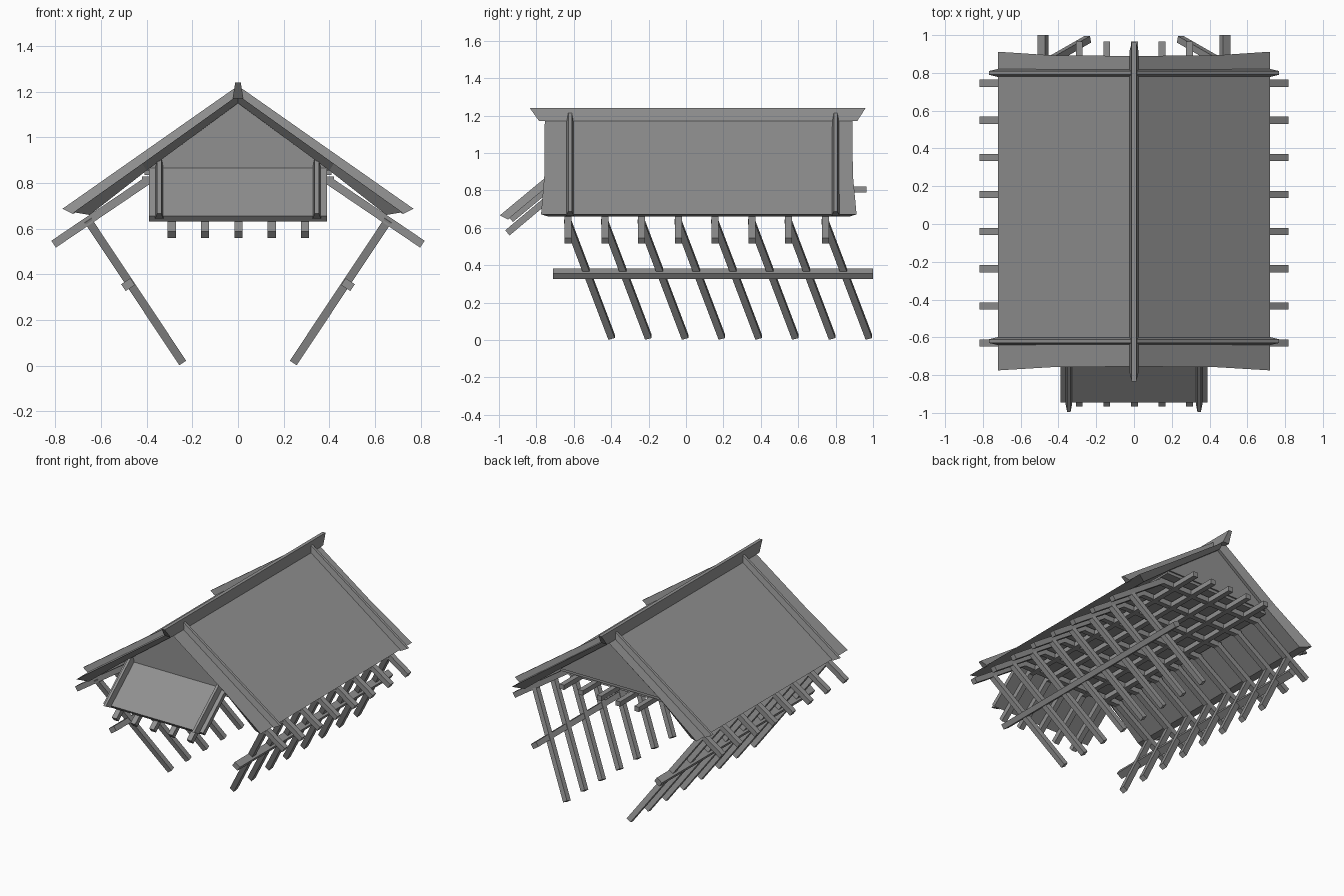
import bpy, bmesh
from mathutils import Vector

if "Cube" in bpy.data.objects:
    bpy.data.objects.remove(bpy.data.objects["Cube"], do_unlink=True)

grey = bpy.data.materials.new("weathered_grey")
grey.use_nodes = True
COLOUR = (0.28, 0.28, 0.28, 1)
grey.diffuse_color = COLOUR
grey.node_tree.nodes["Principled BSDF"].inputs["Base Color"].default_value = COLOUR


def make(name, bm):
    bmesh.ops.recalc_face_normals(bm, faces=bm.faces)
    mesh = bpy.data.meshes.new(name)
    bm.to_mesh(mesh)
    bm.free()
    mesh.materials.append(grey)
    obj = bpy.data.objects.new(name, mesh)
    bpy.context.collection.objects.link(obj)
    return obj


def loft(name, rings):
    """Skin matching rings of points and close both ends."""
    bm = bmesh.new()
    loops = [[bm.verts.new(p) for p in ring] for ring in rings]
    n = len(loops[0])
    for a, b in zip(loops, loops[1:]):
        for i in range(n):
            j = (i + 1) % n
            bm.faces.new((a[i], a[j], b[j], b[i]))
    bm.faces.new(loops[0])
    bm.faces.new(loops[-1])
    return make(name, bm)


def beam(name, start, end, width, height, up=(0, 0, 1), top=1.0, flare=(0, 0)):
    """Bar between two points; top narrows the upper face, flare lengthens it."""
    a, b = Vector(start), Vector(end)
    d = (b - a).normalized()
    side = Vector(up).cross(d).normalized()
    n = d.cross(side)
    rings = []
    for p, stretch in ((a, -flare[0]), (b, flare[1])):
        low, high = p - n * height / 2, p + n * height / 2 + d * stretch
        s, t = side * width / 2, side * width / 2 * top
        rings.append((low - s, low + s, high + t, high - t))
    return loft(name, rings)


# Roof slopes: thick slabs with flared, undercut ends
def roof_ring(sx, x, z, drop, inset, front, back):
    low_x = max(x - inset, 0)
    return [(sx * x, front, z), (sx * x, back, z),
            (sx * low_x, back - 0.04, z - drop), (sx * low_x, front + 0.04, z - drop)]


for sx, label in ((1, "left"), (-1, "right")):
    loft("roof_slope_" + label, [
        roof_ring(sx, 0, 1.185, 0.035, 0, -0.755, 0.89),
        roof_ring(sx, 0.42, 0.885, 0.03, 0.02, -0.757, 0.892),
        roof_ring(sx, 0.72, 0.672, 0.012, 0.07, -0.775, 0.912)])

# Ridge cap, overhanging at both ends
beam("ridge_cap", (0, -0.785, 1.205), (0, 0.915, 1.205), 0.048, 0.07,
     top=0.5, flare=(0.05, 0.045))

# Raised battens over the roof near each gable
for y, place in ((-0.62, "front"), (0.80, "back")):
    for sx, label in ((1, "left"), (-1, "right")):
        beam(f"roof_batten_{place}_{label}", (0, y, 1.198), (sx * 0.735, y, 0.683),
             0.042, 0.046, top=0.45, flare=(0, 0.025))

# Triangular gable walls
for y, place in ((-0.68, "front"), (0.82, "back")):
    loft("gable_" + place, [[(-0.42, yy, 0.855), (0.42, yy, 0.855), (0, yy, 1.16)]
                            for yy in (y - 0.01, y + 0.01)])

# Ceiling boards on the joist grid
beam("ceiling", (0, -0.68, 0.845), (0, 0.82, 0.845), 0.82, 0.02)

# Skirt roof below the front gable
beam("skirt_roof", (0, -0.935, 0.643), (0, -0.68, 0.855), 0.78, 0.03)
for sx, label in ((1, "left"), (-1, "right")):
    beam("skirt_batten_" + label, (sx * 0.345, -0.965, 0.662), (sx * 0.345, -0.69, 0.89),
         0.036, 0.046, top=0.5, flare=(0.02, 0))

# Lengthwise joists that turn down under the skirt roof
for i in range(5):
    x = -0.29 + i * 0.146
    beam(f"long_joist_{i + 1}", (x, -0.68, 0.805), (x, 0.965, 0.805), 0.036, 0.034)
    beam(f"skirt_rafter_{i + 1}", (x, -0.955, 0.573), (x, -0.67, 0.812), 0.036, 0.036)

# Cross joists, eave rafters and slanted struts, repeated along the length
for i in range(8):
    y = -0.63 + i * 0.1965
    beam(f"cross_joist_{i + 1}", (-0.42, y, 0.81), (0.42, y, 0.81), 0.036, 0.036)
    for sx, label in ((1, "left"), (-1, "right")):
        beam(f"eave_rafter_{label}_{i + 1}", (sx * 0.39, y, 0.815), (sx * 0.808, y, 0.532),
             0.038, 0.036)
        beam(f"strut_{label}_{i + 1}", (sx * 0.66, y - 0.005, 0.64),
             (sx * 0.245, y + 0.232, 0.016), 0.036, 0.036, up=(0, 1, 0))

# Long rails tying the struts together
for sx, label in ((1, "left"), (-1, "right")):
    beam("strut_rail_" + label, (sx * 0.482, -0.71, 0.355), (sx * 0.482, 1.0, 0.355),
         0.048, 0.036, up=(sx * 0.55, 0, 0.83))
